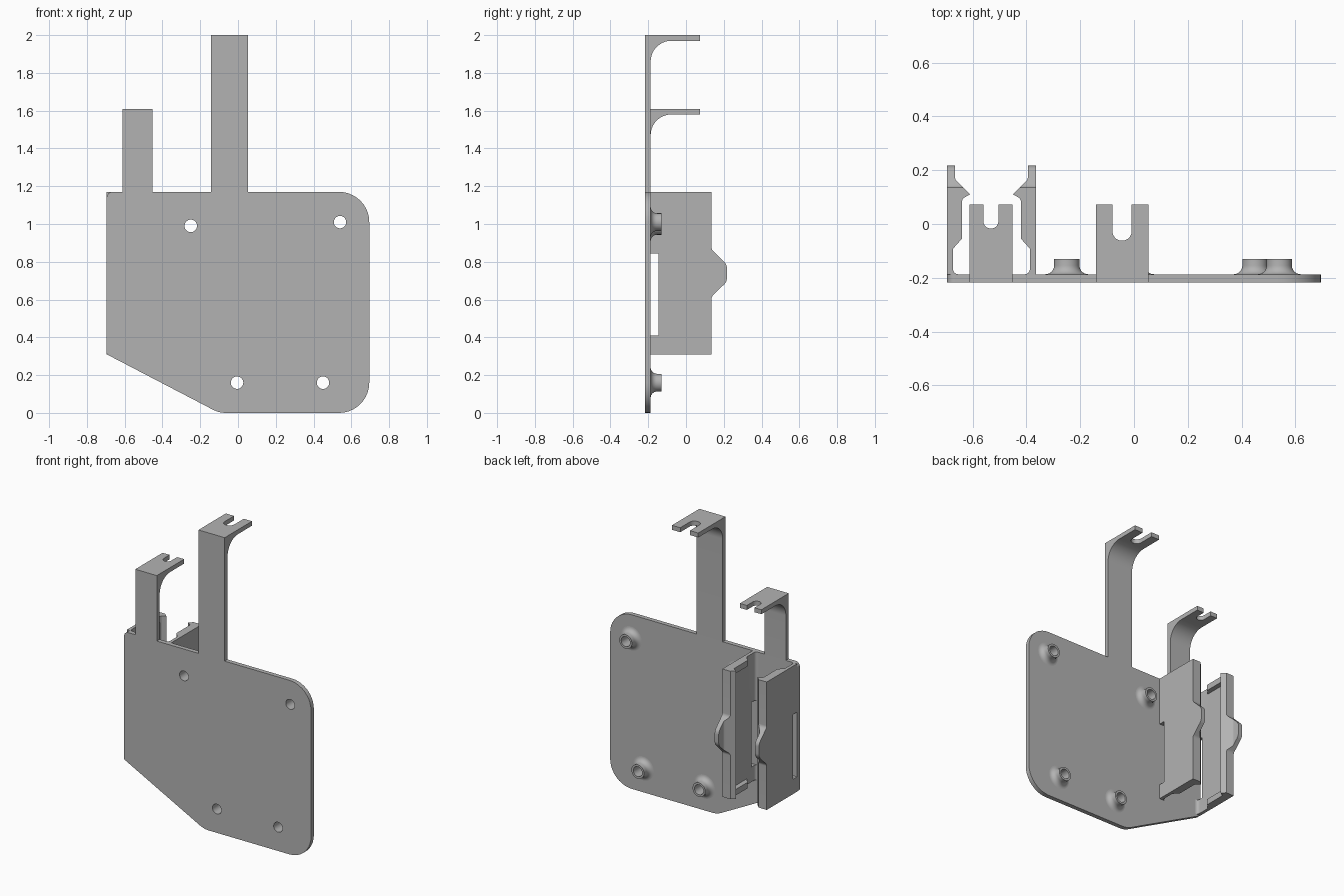
import bpy, bmesh, math
from mathutils import Vector

if "Cube" in bpy.data.objects:
    bpy.data.objects.remove(bpy.data.objects["Cube"])

grey = bpy.data.materials.new("matte grey")
grey.use_nodes = True
grey.diffuse_color = (0.45, 0.45, 0.45, 1)
grey.node_tree.nodes["Principled BSDF"].inputs["Base Color"].default_value = grey.diffuse_color

FRONT, BACK = -0.217, -0.187   # plate faces
TOP, CLIP_BOTTOM = 1.17, 0.31
CLIP_X, CLIP_HALF = -0.53, 0.165


def outline(points, steps=10):
    """Polygon from (a, b, radius) corners, rounding those with a radius."""
    result = []
    for i, (a, b, r) in enumerate(points):
        p = Vector((a, b))
        if not r:
            result.append(p)
            continue
        u = (Vector(points[i - 1][:2]) - p).normalized()
        v = (Vector(points[(i + 1) % len(points)][:2]) - p).normalized()
        half = u.angle(v) / 2
        centre = p + (u + v).normalized() * r / math.sin(half)
        start = p + u * r / math.tan(half) - centre
        end = p + v * r / math.tan(half) - centre
        sweep = start.angle_signed(end)
        for k in range(steps + 1):
            t = -sweep * k / steps
            c, s = math.cos(t), math.sin(t)
            result.append(centre + Vector((start.x * c - start.y * s, start.x * s + start.y * c)))
    return result


def finish(name, bm):
    bmesh.ops.remove_doubles(bm, verts=bm.verts, dist=1e-5)
    bmesh.ops.recalc_face_normals(bm, faces=bm.faces)
    mesh = bpy.data.meshes.new(name)
    bm.to_mesh(mesh)
    bm.free()
    mesh.materials.append(grey)
    obj = bpy.data.objects.new(name, mesh)
    bpy.context.collection.objects.link(obj)
    return obj


def prism(name, points, axis, lo, hi):
    """Extrude an outline along an axis."""
    place = {"x": lambda a, b, d: (d, a, b),
             "y": lambda a, b, d: (a, d, b),
             "z": lambda a, b, d: (a, b, d)}[axis]
    bm = bmesh.new()
    rings = [[bm.verts.new(place(p[0], p[1], d)) for p in points] for d in (lo, hi)]
    for ring in rings:
        bm.faces.new(ring)
    n = len(points)
    for i in range(n):
        j = (i + 1) % n
        bm.faces.new((rings[0][i], rings[0][j], rings[1][j], rings[1][i]))
    return finish(name, bm)


def select(obj):
    bpy.ops.object.select_all(action="DESELECT")
    obj.select_set(True)
    bpy.context.view_layer.objects.active = obj


def combine(obj, tool, operation="DIFFERENCE"):
    mod = obj.modifiers.new("cut", "BOOLEAN")
    mod.operation, mod.object, mod.solver = operation, tool, "EXACT"
    select(obj)
    bpy.ops.object.modifier_apply(modifier=mod.name)
    bpy.data.objects.remove(tool)


def smooth(obj):
    select(obj)
    bpy.ops.object.shade_smooth_by_angle(angle=math.radians(30))


def circle(x, z, r, n=40):
    return [(x + r * math.cos(math.tau * i / n), z + r * math.sin(math.tau * i / n)) for i in range(n)]


# Back plate with rounded corners and mounting holes
plate = prism("plate", outline([
    (-0.695, CLIP_BOTTOM, 0.01), (-0.1, 0, 0.15), (0.695, 0, 0.16),
    (0.695, TOP, 0.16), (-0.695, TOP, 0.03)]), "y", FRONT, BACK)
holes = [(-0.25, 0.99), (0.54, 1.01), (-0.005, 0.16), (0.45, 0.16)]
for x, z in holes:
    combine(plate, prism("hole_cutter", circle(x, z, 0.033), "y", -0.3, 0))
smooth(plate)

# Flared standoffs around the holes
for number, (x, z) in enumerate(holes, 1):
    flare = [(0.08 - 0.033 * math.sin(t), -0.154 - 0.033 * math.cos(t))
             for t in [math.pi / 2 * k / 8 for k in range(9)]]
    section = [(0.033, BACK)] + flare + [(0.047, -0.13), (0.033, -0.13)]
    bm = bmesh.new()
    rings = [[bm.verts.new((cx, y, cz)) for cx, cz in circle(x, z, r)] for r, y in section]
    for k in range(len(rings)):
        a, b = rings[k - 1], rings[k]
        for i in range(len(a)):
            j = (i + 1) % len(a)
            bm.faces.new((a[i], a[j], b[j], b[i]))
    smooth(finish("standoff_%d" % number, bm))


# Hooked arms with a forked shelf
def arm(name, left, right, height, slot, slot_end):
    reach = 0.073
    obj = prism(name, outline([
        (FRONT, TOP, 0), (BACK, TOP, 0), (BACK, height - 0.03, 0.11),
        (reach, height - 0.03, 0), (reach, height, 0), (FRONT, height, 0)], 16), "x", left, right)
    mid, r = (left + right) / 2, slot / 2
    cutter = prism("slot_cutter", outline([
        (mid - r, 0.2, 0), (mid - r, slot_end, r * 0.999),
        (mid + r, slot_end, r * 0.999), (mid + r, 0.2, 0)]), "z", height - 0.1, height + 0.1)
    combine(obj, cutter)
    smooth(obj)


arm("tall_arm", -0.142, 0.053, 2.0, 0.072, -0.062)
arm("short_arm", -0.612, -0.452, 1.61, 0.056, -0.017)

# Clip: two mirrored walls with snap hooks, a thumb bump and a slot at the root
wall_section = outline([
    (0, BACK, 0), (0, 0.217, 0), (0.03, 0.217, 0), (0.03, 0.165, 0.02),
    (0.085, 0.11, 0), (0.06, 0.096, 0.008), (0.055, 0.085, 0), (0.022, 0.085, 0),
    (0.022, BACK, 0.02), (0.045, BACK, 0)], 6)
wall_section = [p for p in wall_section if p.x < 0.0449 or p.y > -0.1] + [Vector((0.04, BACK))]
side_shape = outline([
    (BACK, CLIP_BOTTOM, 0), (0.135, CLIP_BOTTOM, 0), (0.135, 0.615, 0.03),
    (0.217, 0.695, 0.05), (0.217, 0.785, 0.05), (0.135, 0.865, 0.03),
    (0.135, TOP, 0), (BACK, TOP, 0), (BACK, 0.845, 0), (-0.145, 0.845, 0),
    (-0.145, 0.41, 0), (BACK, 0.41, 0)], 6)
stop_section = [(0.01, -0.09), (0.022, -0.092), (0.055, -0.055), (0.055, 0.1), (0.01, 0.1)]

for label, sign in (("right", 1), ("left", -1)):
    edge = CLIP_X - sign * CLIP_HALF

    def across(section):
        return [(edge + sign * u, y) for u, y in section]

    wall = prism(label + "_clip_wall", across(wall_section), "z", CLIP_BOTTOM, TOP)
    combine(wall, prism("side_cutter", side_shape, "x", edge - 0.2, edge + 0.2), "INTERSECT")
    smooth(wall)
    # Stops that close the pocket at both ends
    prism(label + "_lower_stop", across(stop_section), "z", CLIP_BOTTOM, CLIP_BOTTOM + 0.04)
    prism(label + "_upper_stop", across(stop_section), "z", TOP - 0.04, TOP)
